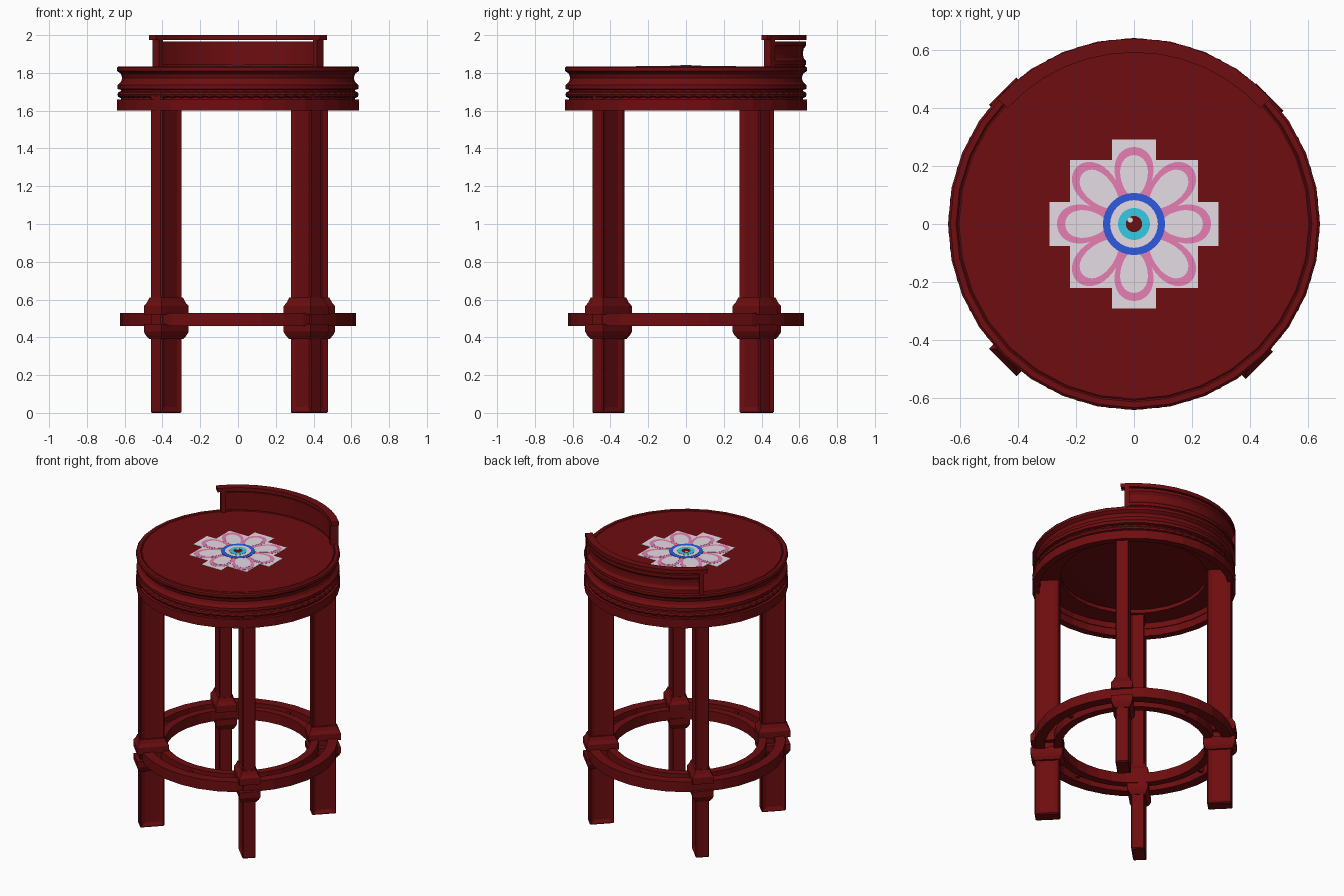
import bpy, bmesh, math
from mathutils import Matrix, Vector

cube = bpy.data.objects.get("Cube")
if cube:
    bpy.data.objects.remove(cube)


def material(name, r, g, b):
    m = bpy.data.materials.new(name)
    m.use_nodes = True
    m.diffuse_color = (r, g, b, 1)
    bsdf = next(n for n in m.node_tree.nodes if n.type == 'BSDF_PRINCIPLED')
    bsdf.inputs["Base Color"].default_value = (r, g, b, 1)
    return m


RED = material("deep red lacquer", 0.155, 0.004, 0.005)
WHITE = material("soft white", 0.78, 0.72, 0.77)
PINK = material("petal pink", 0.80, 0.21, 0.45)
BLUE = material("royal blue", 0.03, 0.10, 0.74)
CYAN = material("cyan", 0.035, 0.60, 0.78)


def finish(name, bm, mat, smooth=None):
    bmesh.ops.recalc_face_normals(bm, faces=bm.faces[:])
    mesh = bpy.data.meshes.new(name)
    bm.to_mesh(mesh)
    bm.free()
    mesh.materials.append(mat)
    obj = bpy.data.objects.new(name, mesh)
    bpy.context.collection.objects.link(obj)
    if smooth:
        bpy.ops.object.select_all(action='DESELECT')
        obj.select_set(True)
        bpy.context.view_layer.objects.active = obj
        bpy.ops.object.shade_smooth_by_angle(angle=math.radians(smooth))
    return obj


def sweep(name, profile, seg=32, half=180, mid=90, smooth=None):
    """Turn a closed (radius, height) profile round z, fully or over an arc."""
    bm = bmesh.new()
    full = half == 180
    rings = []
    for i in range(seg if full else seg + 1):
        a = math.radians(mid - half + 2 * half * i / seg)
        rings.append([bm.verts.new((r * math.cos(a), r * math.sin(a), z)) for r, z in profile])
    n = len(profile)
    for i in range(seg):
        p, q = rings[i], rings[(i + 1) % len(rings)]
        for j in range(n):
            k = (j + 1) % n
            bm.faces.new((p[j], p[k], q[k], q[j]))
    if not full:
        bm.faces.new(rings[0])
        bm.faces.new(rings[-1])
    bmesh.ops.remove_doubles(bm, verts=bm.verts[:], dist=1e-5)
    return finish(name, bm, RED, smooth)


def rect(r0, r1, z0, z1):
    return [(r0, z0), (r1, z0), (r1, z1), (r0, z1)]


# Seat: hollow base band, waist, concave cushion edge, grooved rim
sweep("seat_base_band", rect(0.595, 0.64, 1.60, 1.66))
sweep("seat_waist", rect(0.59, 0.62, 1.65, 1.72))
sweep("seat_under_ring", rect(0.46, 0.60, 1.69, 1.74))
sweep("seat_top", [(0, 1.73), (0.62, 1.71), (0.637, 1.715), (0.637, 1.735), (0.62, 1.752),
                   (0.613, 1.772), (0.62, 1.795), (0.64, 1.81), (0.64, 1.828), (0.632, 1.835),
                   (0.612, 1.835), (0.607, 1.829), (0.602, 1.833), (0, 1.833)], smooth=25)

# Rope bead: a ring with every second section pinched
bm = bmesh.new()
COUNT, SIDES = 144, 8
rope = []
for i in range(COUNT):
    a = 2 * math.pi * i / COUNT
    size = 0.018 if i % 2 else 0.013
    ring = []
    for j in range(SIDES):
        b = 2 * math.pi * j / SIDES
        r = 0.621 + size * math.cos(b)
        twist = a + 0.02 * math.sin(b)
        ring.append(bm.verts.new((r * math.cos(twist), r * math.sin(twist), 1.685 + size * math.sin(b))))
    rope.append(ring)
for i in range(COUNT):
    p, q = rope[i], rope[(i + 1) % COUNT]
    for j in range(SIDES):
        k = (j + 1) % SIDES
        bm.faces.new((p[j], p[k], q[k], q[j]))
finish("seat_rope_bead", bm, RED)

# Low back: moulded panel inside a slim open frame
sweep("back_panel", [(0.598, 1.842), (0.636, 1.842), (0.636, 1.862), (0.622, 1.88), (0.619, 1.903),
                     (0.622, 1.927), (0.636, 1.945), (0.636, 1.965), (0.598, 1.965)],
      seg=12, half=43.5, smooth=25)
sweep("back_top_rail", rect(0.59, 0.638, 1.974, 2.0), seg=12, half=47.5)
for side, mid in (("left", 46.3 - 0.2), ("right", 180 - 46.3 + 0.2)):
    sweep("back_post_" + side, rect(0.588, 0.638, 1.83, 1.99), seg=1, half=1.4, mid=mid)
sweep("back_mount", rect(0.612, 0.63, 1.825, 1.85), seg=12, half=43)

# Footrest: two hoops joined by small spokes
sweep("footrest_outer_hoop", rect(0.56, 0.625, 0.46, 0.53))
sweep("footrest_inner_hoop", rect(0.455, 0.505, 0.46, 0.53))
for i, side in enumerate(("left", "back", "right", "front")):
    bm = bmesh.new()
    bmesh.ops.create_cube(bm, size=1, matrix=Matrix.Rotation(i * math.pi / 2, 4, 'Z')
                          @ Matrix.Translation((0.53, 0, 0.495)) @ Matrix.Diagonal((0.08, 0.02, 0.03, 1)))
    finish("footrest_spoke_" + side, bm, RED)


# Legs: radial planks with sunken side panels and flared collars
DEPTH, WIDTH = 0.155, 0.085


def collar(name, place, levels):
    bm = bmesh.new()
    rings = []
    for z, grow in levels:
        x, y = DEPTH / 2 + grow, WIDTH / 2 + grow
        rings.append([bm.verts.new(place @ Vector((sx * x, sy * y, z)))
                      for sx, sy in ((-1, -1), (1, -1), (1, 1), (-1, 1))])
    for p, q in zip(rings, rings[1:]):
        for j in range(4):
            k = (j + 1) % 4
            bm.faces.new((p[j], p[k], q[k], q[j]))
    bm.faces.new(rings[0])
    bm.faces.new(rings[-1])
    finish(name, bm, RED)


legs = {"front_left": (0.36, -0.415), "front_right": (-0.38, -0.405),
        "back_left": (0.395, 0.365), "back_right": (-0.38, 0.385)}
for name, (x, y) in legs.items():
    turn = math.atan2(math.copysign(1, y), math.copysign(1, x))
    place = Matrix.Translation((x, y, 0)) @ Matrix.Rotation(turn, 4, 'Z')
    bm = bmesh.new()
    bmesh.ops.create_cube(bm, size=1, matrix=Matrix.Translation((0, 0, 0.85))
                          @ Matrix.Diagonal((DEPTH, WIDTH, 1.70, 1)))
    bmesh.ops.recalc_face_normals(bm, faces=bm.faces[:])
    bmesh.ops.bevel(bm, geom=bm.edges[:], offset=0.006, segments=1, affect='EDGES')
    sides = [f for f in bm.faces if abs(f.normal.y) > 0.9]
    bmesh.ops.inset_individual(bm, faces=sides, thickness=0.035, depth=-0.01)
    bm.transform(place)
    finish("leg_" + name, bm, RED)
    collar("upper_collar_" + name, place, [(0.52, 0.024), (0.565, 0.024), (0.585, 0.012), (0.61, 0.003)])
    collar("lower_collar_" + name, place, [(0.39, 0.003), (0.41, 0.016), (0.43, 0.024), (0.47, 0.024)])


# Painted flower: thin stacked plates on the seat
def plate(name, outline, layer, mat):
    bm = bmesh.new()
    top = 1.8345 + 0.001 * layer
    face = bm.faces.new([bm.verts.new((x, y, 1.833)) for x, y in outline])
    lift = bmesh.ops.extrude_face_region(bm, geom=[face])["geom"]
    for v in lift:
        if isinstance(v, bmesh.types.BMVert):
            v.co.z = top
    finish(name, bm, mat)


def oval(dist, length, width, angle=0, n=32):
    pts = []
    for i in range(n):
        t = 2 * math.pi * i / n
        u = dist + length * math.cos(t)
        v = width * math.sin(t) * (1 + 0.2 * math.cos(t))
        pts.append((u * math.cos(angle) - v * math.sin(angle), u * math.sin(angle) + v * math.cos(angle)))
    return pts


def disc(r, x=0, y=0):
    return [(x + r * math.cos(math.tau * i / 32), y + r * math.sin(math.tau * i / 32)) for i in range(32)]


# Stepped cross backing
quarter = [(0.29, 0.075), (0.22, 0.075), (0.22, 0.22), (0.075, 0.22), (0.075, 0.29)]
cross = []
for i in range(4):
    c, s = round(math.cos(i * math.pi / 2)), round(math.sin(i * math.pi / 2))
    cross += [(c * x - s * y, s * x + c * y) for x, y in quarter]
plate("flower_backing", cross, 0, WHITE)

for i in range(8):
    a = i * math.pi / 4
    diagonal = i % 2
    plate(f"petal_edge_{i + 1}", oval(0.17, 0.108 if diagonal else 0.095, 0.066, a), 1, PINK)
    plate(f"petal_{i + 1}", oval(0.165, 0.083 if diagonal else 0.072, 0.047, a), 2, WHITE)

plate("eye_blue_ring", disc(0.107), 3, BLUE)
plate("eye_white", disc(0.082), 4, WHITE)
plate("eye_iris", disc(0.055), 5, CYAN)
plate("eye_pupil", disc(0.028), 6, RED)
plate("eye_glint", disc(0.009, -0.013, 0.014), 7, WHITE)
